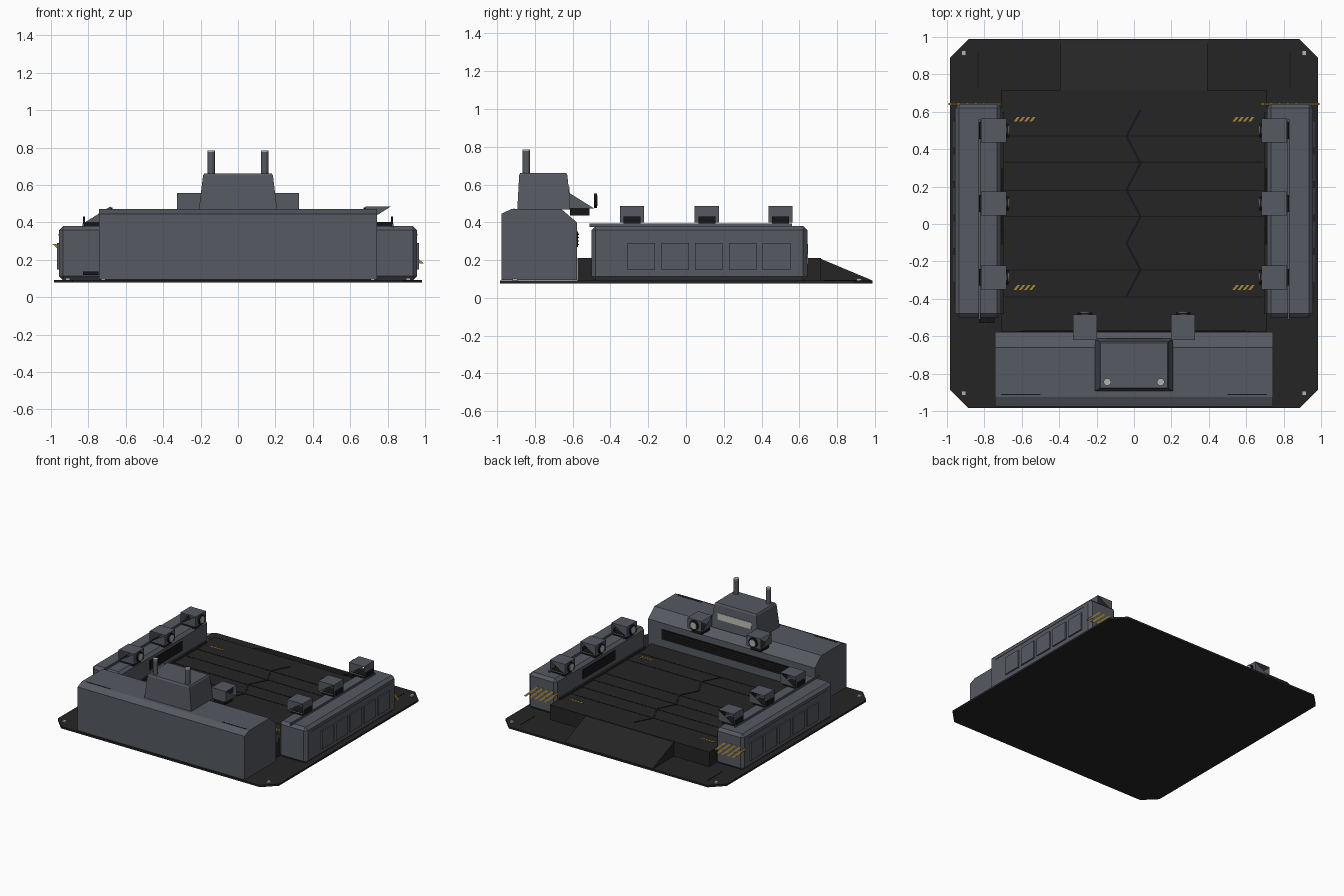
import bpy, bmesh, math
from mathutils import Matrix, Vector

if "Cube" in bpy.data.objects:
    bpy.data.objects.remove(bpy.data.objects["Cube"])


def mat(name, r, g, b):
    m = bpy.data.materials.new(name)
    m.diffuse_color = (r, g, b, 1)
    m.use_nodes = True
    m.node_tree.nodes["Principled BSDF"].inputs["Base Color"].default_value = m.diffuse_color
    return m


GREY = mat("blue_grey_metal", 0.092, 0.100, 0.120)
DARK = mat("charcoal_deck", 0.018, 0.018, 0.018)
BLACK = mat("seam_black", 0.008, 0.008, 0.009)
GOLD = mat("warning_yellow", 0.42, 0.26, 0.035)
LIGHT = mat("pale_metal", 0.45, 0.45, 0.42)


def add(name, verts, faces, m, fix=True):
    me = bpy.data.meshes.new(name)
    me.from_pydata([tuple(v) for v in verts], [], faces)
    me.materials.append(m)
    if fix:
        bm = bmesh.new()
        bm.from_mesh(me)
        bmesh.ops.recalc_face_normals(bm, faces=bm.faces)
        bm.to_mesh(me)
        bm.free()
    ob = bpy.data.objects.new(name, me)
    bpy.context.collection.objects.link(ob)
    return ob


def prism(name, lower, upper, m):
    n = len(lower)
    faces = [tuple(range(n)), tuple(range(n, 2 * n))]
    faces += [(i, (i + 1) % n, n + (i + 1) % n, n + i) for i in range(n)]
    return add(name, list(lower) + list(upper), faces, m)


def box(name, x, y, z, m, bevel=0):
    ring = [(x[0], y[0]), (x[1], y[0]), (x[1], y[1]), (x[0], y[1])]
    ob = prism(name, [(a, b, z[0]) for a, b in ring], [(a, b, z[1]) for a, b in ring], m)
    if bevel:
        mod = ob.modifiers.new("edge", 'BEVEL')
        mod.width = bevel
        mod.segments = 1
    return ob


def side_profile(name, pts, x, m):
    return prism(name, [(x[0], a, b) for a, b in pts], [(x[1], a, b) for a, b in pts], m)


def cylinder(name, loc, r, h, m, matrix=Matrix(), n=16):
    ring = [(r * math.cos(2 * math.pi * i / n), r * math.sin(2 * math.pi * i / n)) for i in range(n)]
    ob = prism(name, [(a, b, 0) for a, b in ring], [(a, b, h) for a, b in ring], m)
    ob.matrix_world = Matrix.Translation(loc) @ matrix
    return ob


def span(s, a, b):
    return tuple(sorted((s * a, s * b)))


# base plate with cut corners
X, Y0, Y1, C = 0.985, -0.985, 0.988, 0.1
oct_pts = [(-X + C, Y0), (X - C, Y0), (X, Y0 + C), (X, Y1 - C),
           (X - C, Y1), (-X + C, Y1), (-X, Y1 - C), (-X, Y0 + C)]
prism("base_plate", [(a, b, 0.077) for a, b in oct_pts], [(a, b, 0.092) for a, b in oct_pts], DARK)
for sx in (-1, 1):
    for y in (0.915, -0.905):
        box("corner_bolt", (sx * 0.91 - 0.013, sx * 0.91 + 0.013), (y - 0.013, y + 0.013), (0.09, 0.103), LIGHT)
    box("base_seam", (sx * 0.835 - 0.003, sx * 0.835 + 0.003), (0.73, 0.92), (0.09, 0.094), BLACK)

# raised deck and entry ramp
box("deck", (-0.71, 0.71), (-0.575, 0.715), (0.09, 0.21), DARK)
side_profile("ramp", [(0.71, 0.09), (0.71, 0.208), (0.982, 0.094), (0.982, 0.09)], (-0.393, 0.393), DARK)

# deck seams and zigzag joint
for y in (0.47, 0.33, 0.18, 0.04, -0.245, -0.39):
    box("deck_seam", (-0.69, 0.69), (y - 0.003, y + 0.003), (0.209, 0.212), BLACK)
zig = [(0.035 if i % 2 == 0 else -0.04, 0.61 - 0.1425 * i) for i in range(8)]
w = 0.007
for (xa, ya), (xb, yb) in zip(zig, zig[1:]):
    q = [(xa - w, ya), (xa + w, ya), (xb + w, yb), (xb - w, yb)]
    prism("zigzag_joint", [(a, b, 0.209) for a, b in q], [(a, b, 0.213) for a, b in q], BLACK)

# warning stripes on the deck corners
for sx in (-1, 1):
    for y in (0.56, -0.34):
        for i in range(4):
            x = sx * 0.585 - 0.042 + 0.028 * i
            q = [(x - 0.017, y - 0.013), (x - 0.003, y - 0.013), (x + 0.017, y + 0.013), (x + 0.003, y + 0.013)]
            prism("deck_stripe", [(a, b, 0.209) for a, b in q], [(a, b, 0.214) for a, b in q], GOLD)

# side consoles with panels, vents, pipes and end stripes
for sx in (-1, 1):
    box("side_console", span(sx, 0.71, 0.957), (-0.5, 0.642), (0.09, 0.38), GREY, 0.022)
    for i in range(5):
        y = -0.31 + 0.179 * i
        box("side_panel", span(sx, 0.95, 0.968), (y, y + 0.146), (0.148, 0.29), GREY)
    box("side_trim", span(sx, 0.95, 0.96), (-0.43, 0.57), (0.33, 0.337), GREY)
    box("inner_vent", span(sx, 0.704, 0.72), (-0.11, 0.30), (0.26, 0.335), BLACK)
    box("inner_rail", span(sx, 0.695, 0.712), (-0.48, 0.6), (0.21, 0.225), DARK)
    box("console_pipe", span(sx, 0.822, 0.832), (-0.51, 0.56), (0.376, 0.394), GREY)
    for i in range(5):
        x = sx * 0.835 - 0.09 + 0.045 * i
        q = [(x + 0.048, 0.18), (x + 0.068, 0.18), (x - 0.048, 0.285), (x - 0.068, 0.285)]
        prism("end_stripe", [(a, 0.637, b) for a, b in q], [(a, 0.646, b) for a, b in q], GOLD)
box("pipe_stub", (-0.83, -0.745), (-0.53, -0.49), (0.118, 0.136), BLACK)


# floodlight: open-sided housing (one triangle per cap), ring, lens; faces local +x
def floodlight(x, y, z, angle, cap):
    M = Matrix.Translation((x, y, z)) @ Matrix.Rotation(angle, 4, 'Z')
    v = [(u, b, h) for b in (-0.064, 0.064) for u, h in ((-0.068, 0), (0.068, 0), (0.068, 0.085), (-0.068, 0.085))]
    faces = [(i, (i + 1) % 4, 4 + (i + 1) % 4, 4 + i) for i in range(4)]
    faces += [tuple(cap), tuple(4 + c for c in reversed(cap))]
    add("floodlight_housing", [M @ Vector(p) for p in v], faces, GREY)
    R = Matrix.Rotation(angle, 4, 'Z') @ Matrix.Rotation(math.pi / 2, 4, 'Y')
    cylinder("floodlight_ring", M @ Vector((0.066, 0, 0.042)), 0.038, 0.014, BLACK, R)
    cylinder("floodlight_lens", M @ Vector((0.07, 0, 0.042)), 0.027, 0.014, LIGHT, R)


for y in (0.5, 0.11, -0.285):
    floodlight(-0.75, y, 0.40, 0, (0, 1, 2))
    floodlight(0.75, y, 0.40, math.pi, (1, 2, 3))
    for sx in (-1, 1):
        box("floodlight_bracket", span(sx, 0.70, 0.83), (y - 0.045, y + 0.045), (0.375, 0.402), BLACK)
        box("floodlight_hinge", span(sx, 0.818, 0.83), (y - 0.045, y + 0.045), (0.38, 0.43), BLACK)
for sx in (-1, 1):
    floodlight(sx * 0.263, -0.552, 0.472, math.pi / 2, (0, 1, 3))
    box("front_light_bracket", (sx * 0.263 - 0.045, sx * 0.263 + 0.045), (-0.615, -0.51), (0.435, 0.473), BLACK)

# front console
side_profile("front_console", [(-0.977, 0.095), (-0.977, 0.445), (-0.925, 0.47), (-0.66, 0.47),
                               (-0.578, 0.40), (-0.578, 0.095)], (-0.743, 0.743), GREY)
box("front_vent", (-0.62, 0.62), (-0.582, -0.571), (0.27, 0.35), BLACK)
for i in range(4):
    z = 0.28 + 0.018 * i
    box("vent_slat", (-0.6, 0.6), (-0.575, -0.567), (z, z + 0.006), DARK)
for sx in (-1, 1):
    box("top_slot", span(sx, 0.5, 0.71), (-0.914, -0.908), (0.465, 0.472), BLACK)

# control cabin
def rect(x, ya, yb, z):
    return [(-x, ya, z), (x, ya, z), (x, yb, z), (-x, yb, z)]


prism("cabin", rect(0.209, -0.893, -0.61, 0.468), rect(0.187, -0.883, -0.628, 0.65), GREY)
prism("cabin_roof", rect(0.187, -0.883, -0.628, 0.65), rect(0.18, -0.876, -0.635, 0.662), GREY)
prism("cabin_window", rect(0.15, -0.63, -0.613, 0.54), rect(0.15, -0.63, -0.618, 0.59), LIGHT)

# antennas
for sx in (-1, 1):
    cylinder("antenna", (sx * 0.143, -0.845, 0.655), 0.02, 0.122, GREY)
    cylinder("antenna_tip", (sx * 0.143, -0.845, 0.777), 0.02, 0.008, LIGHT)
